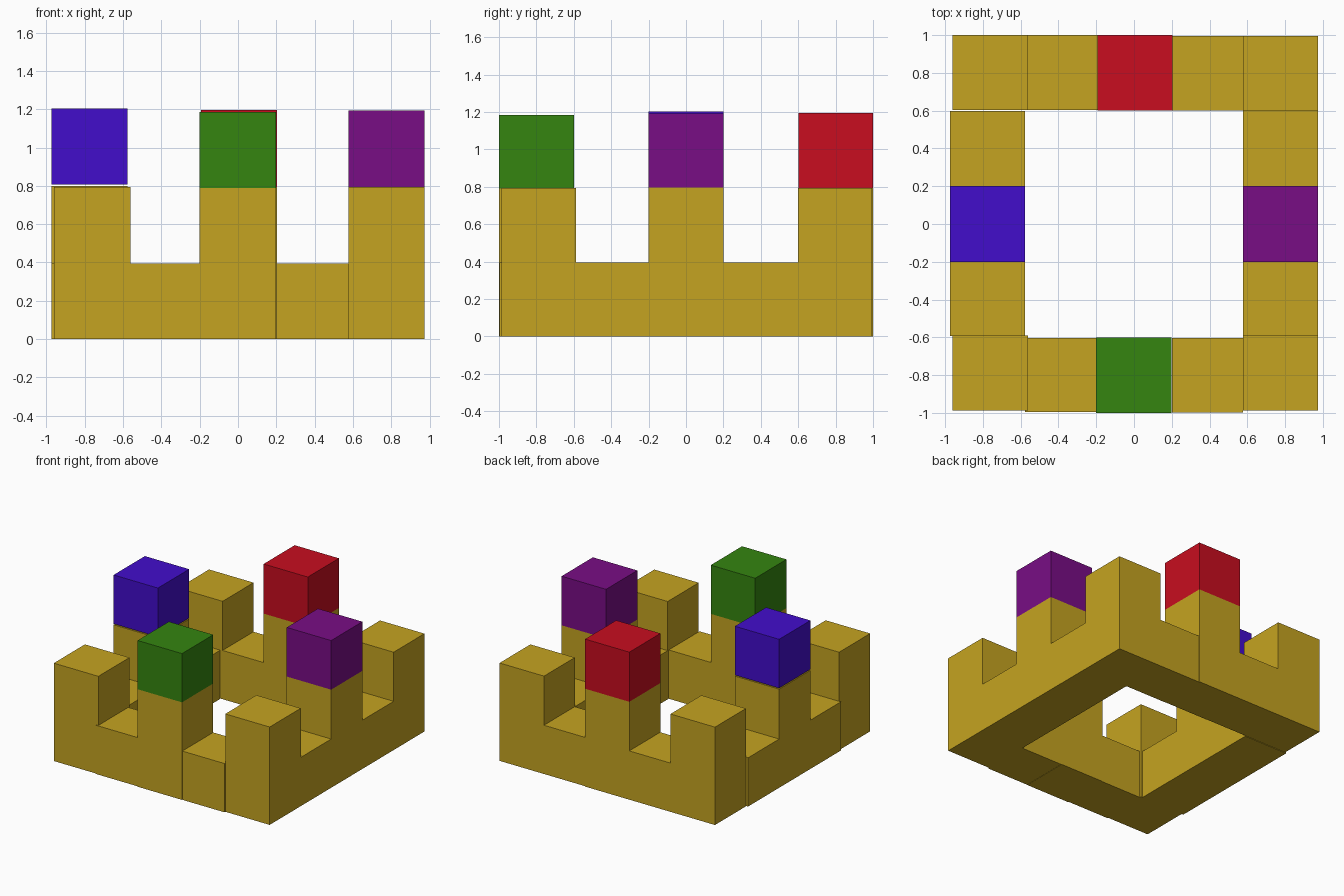
import bpy

if "Cube" in bpy.data.objects:
    bpy.data.objects.remove(bpy.data.objects["Cube"])


def material(name, rgb):
    m = bpy.data.materials.new(name)
    m.diffuse_color = (*rgb, 1)
    m.use_nodes = True
    m.node_tree.nodes["Principled BSDF"].inputs["Base Color"].default_value = m.diffuse_color
    return m


GOLD = material("gold", (0.56, 0.37, 0.015))
RED = material("red", (0.58, 0.004, 0.014))
GREEN = material("green", (0.035, 0.235, 0.005))
BLUE = material("blue", (0.055, 0.004, 0.6))
PURPLE = material("purple", (0.19, 0.004, 0.235))


def block(name, x, y, z, mat=GOLD):
    """Box from (min, max) ranges on each axis."""
    bpy.ops.mesh.primitive_cube_add(size=1, location=[sum(r) / 2 for r in (x, y, z)])
    o = bpy.context.object
    o.name = name
    o.scale = [r[1] - r[0] for r in (x, y, z)]
    bpy.ops.object.transform_apply(location=False, rotation=False, scale=True)
    o.data.materials.append(mat)


LOW, HIGH = (0, 0.395), (0, 0.793)
EAST, WEST = (0.577, 0.975), (-0.975, -0.578)
MID = (-0.2, 0.2)

# Corner towers
block("corner_front_left", (-0.96, -0.561), (-0.987, -0.589), HIGH)
block("corner_front_right", EAST, (-0.987, -0.589), HIGH)
block("corner_back_left", (-0.96, -0.561), (0.604, 1.0), HIGH)
block("corner_back_right", EAST, (0.6, 0.994), HIGH)

# Low wall sections between the towers
block("front_wall_left", (-0.578, -0.2), (-0.994, -0.603), LOW)
block("front_wall_right", (0.2, 0.577), (-0.998, -0.603), LOW)
block("back_wall_left", (-0.561, -0.192), (0.604, 1.0), LOW)
block("back_wall_right", (0.204, 0.577), (0.6, 0.994), LOW)
block("right_wall_front", EAST, (-0.589, -0.2), LOW)
block("right_wall_back", EAST, (0.2, 0.6), LOW)
block("left_wall_front", WEST, (-0.592, -0.2), LOW)
block("left_wall_back", WEST, (0.2, 0.598), LOW)

# Middle towers, each with a coloured cap: x, y, tower top, cap bottom, cap top
towers = {
    "front": ((-0.2, 0.198), (-1.0, -0.6), 0.79, 0.79, 1.185, GREEN),
    "back": ((-0.192, 0.204), (0.602, 1.0), 0.793, 0.793, 1.195, RED),
    "right": (EAST, MID, 0.795, 0.795, 1.193, PURPLE),
    "left": (WEST, MID, 0.799, 0.807, 1.203, BLUE),
}
for side, (x, y, top, cap_low, cap_top, mat) in towers.items():
    block(side + "_tower", x, y, (0, top))
    block(side + "_tower_cap", x, y, (cap_low, cap_top), mat)
